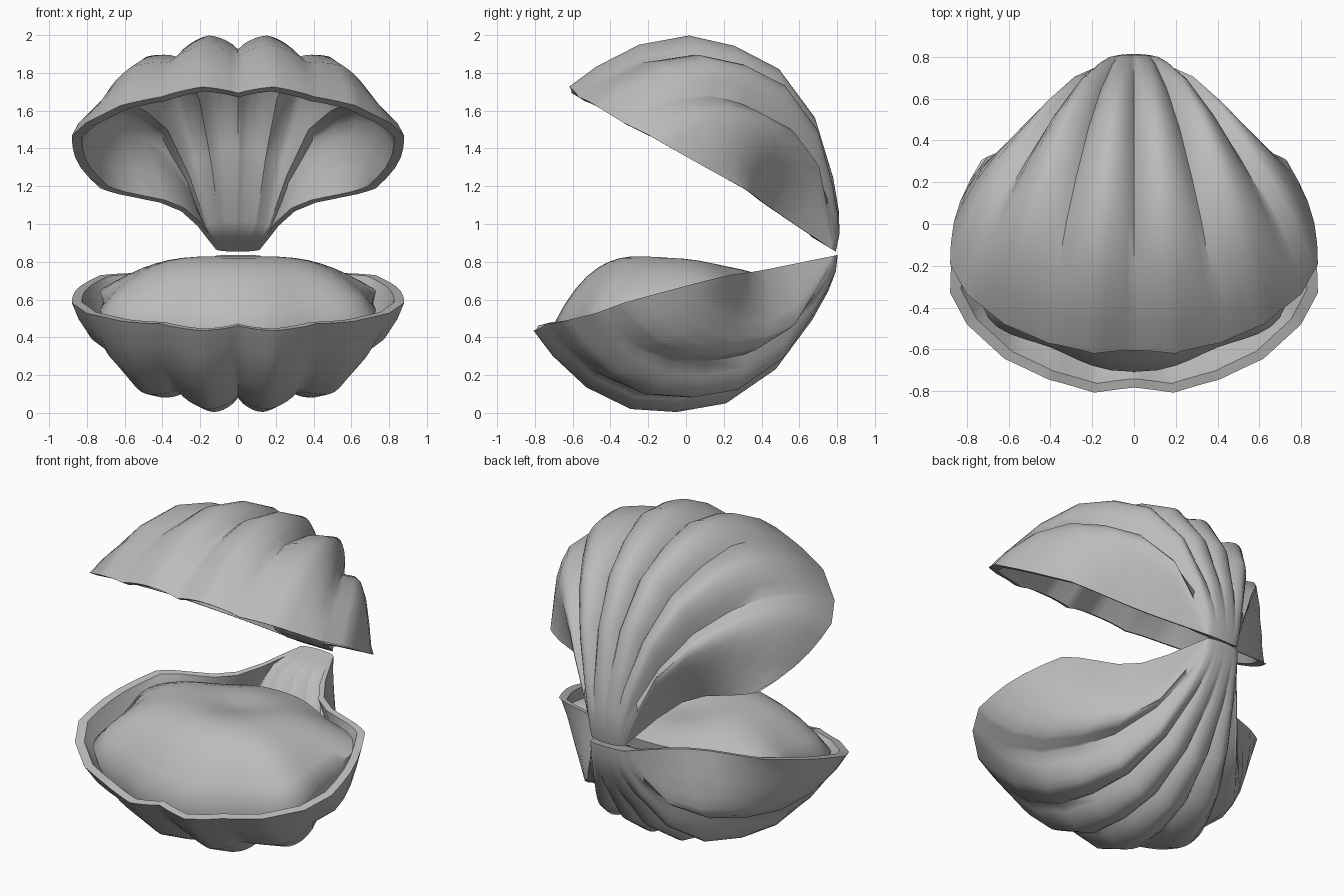
import bpy, bmesh
from math import sin, cos, pi, radians, exp, hypot, copysign
from mathutils import Vector

cube = bpy.data.objects.get("Cube")
if cube:
    bpy.data.objects.remove(cube)

grey = bpy.data.materials.new("shell_grey")
grey.use_nodes = True
grey.diffuse_color = (0.5, 0.5, 0.5, 1)
grey.node_tree.nodes["Principled BSDF"].inputs["Base Color"].default_value = (0.5, 0.5, 0.5, 1)

# Meridians from the centre groove to the side edge: rim x, rim length, rim dip, depth
MERIDIANS = [(0, 1.58, -.02, .9), (.19, 1.61, .0, 1), (.41, 1.54, -.02, .85), (.62, 1.44, -.01, .92),
             (.8, 1.27, -.01, .64), (.88, 1.11, -.01, .64), (.73, .54, 0, 0)]
# Arched profile from hinge to rim: distance, depth
PROFILE = [(0, 0), (.02, .14), (.06, .29), (.13, .49), (.28, .82), (.46, 1),
           (.62, .97), (.76, .85), (.88, .58), (.96, .25), (1, 0)]
STEPS = 5


def meridian(i):
    """Rim point, depth and side-edge weight of column i; ridges are round, grooves sharp."""
    j, k = divmod(i, STEPS)
    if j == len(MERIDIANS) - 1:
        return MERIDIANS[j], 1
    k /= STEPS
    rounded = sin(k * pi / 2) ** .75 if j % 2 == 0 else 1 - cos(k * pi / 2) ** .75
    a, b = MERIDIANS[j], MERIDIANS[j + 1]
    mix = [p + (q - p) * f for p, q, f in zip(a, b, (k, k, rounded, rounded))]
    edge = 0
    if j == len(MERIDIANS) - 2:
        edge = k ** 2
        mix[0] += .045 * sin(pi * k)
    return mix, edge


def finish(name, bm, angle):
    bmesh.ops.recalc_face_normals(bm, faces=bm.faces)
    mesh = bpy.data.meshes.new(name)
    bm.to_mesh(mesh)
    bm.free()
    mesh.materials.append(grey)
    obj = bpy.data.objects.new(name, mesh)
    bpy.context.collection.objects.link(obj)
    bpy.ops.object.select_all(action='DESELECT')
    obj.select_set(True)
    bpy.context.view_layer.objects.active = obj
    bpy.ops.object.shade_smooth_by_angle(angle=radians(angle))


def border(grid):
    """Closed loop of vertices around a grid."""
    return (grid[0] + [c[-1] for c in grid[1:-1]] + grid[-1][::-1]
            + [c[0] for c in grid[-2:0:-1]])


def shell(name, hinge, tilt, side, depth, sag):
    a = radians(tilt)
    hinge = Vector(hinge)
    along = Vector((0, -cos(a), sin(a)))
    out = Vector((0, sin(a), cos(a))) * side
    last = STEPS * (len(MERIDIANS) - 1)
    bm = bmesh.new()
    skins = []
    for inner in (False, True):
        grid = []
        for i in range(-last, last + 1):
            (rx, ru, rw, d), edge = meridian(abs(i))
            fan = abs(i) / last
            base, start = .12 * sin(fan * pi / 2), .03 * fan ** 2 - .05
            rw += sag * max(0, fan * 3 - 2)
            column = []
            for t, h in PROFILE:
                notch = edge * sin(pi * t) ** 2
                x = base + (rx - base) * t ** (1 + .25 * fan ** 2) - .05 * notch
                u = start + (ru - start) * t + .1 * notch
                # Ribs fade into a smooth beak near the hinge
                fade = min(1, t / .2)
                h *= d * fade + (1 - fan ** 3) * (1 - fade)
                if inner:
                    # Inset lining, thick where it fills the beak
                    x *= .94
                    u += (.85 - u) * .06
                    s = min(1, max(0, (t - .06) / .34))
                    h *= .88 * s * s * (3 - 2 * s)
                place = hinge + along * u + out * (rw * t + h * depth)
                place.x = copysign(x, i)
                column.append(bm.verts.new(place))
            grid.append(column)
        for c, n in zip(grid, grid[1:]):
            for r in range(len(PROFILE) - 1):
                bm.faces.new((c[r], c[r + 1], n[r + 1], n[r]))
        skins.append(border(grid))
    # Lip joining the outside to the lining
    p, q = skins
    for k in range(len(p)):
        bm.faces.new((p[k - 1], p[k], q[k], q[k - 1]))
    finish(name, bm, 50)


shell("upper_shell", (0, .75, .88), 31.7, 1, .665, .03)
shell("lower_shell", (0, .755, .825), -14, -1, .62, -.035)

# Soft body: a lobed cushion with a dimple and a skirt tucked into the lower shell
SEGMENTS, RINGS = 60, 10
bm = bmesh.new()


def body_point(r, angle, drop=0):
    lobe = r * (1 + .05 * r * r * cos(6 * angle))
    across, ahead = (copysign(abs(f) ** .85, f) for f in (sin(angle), cos(angle)))
    x = .75 * lobe * across
    y = -.13 - (.55 if ahead > 0 else .52) * lobe * ahead
    edge = .81 - .24 * (.77 - y)
    dimple = .06 * exp(-(hypot(x, y - .02) / .2) ** 2)
    return bm.verts.new((x, y, edge + (.84 - edge) * max(0, 1 - r ** 3) - dimple - drop))


centre = body_point(0, 0)
rings = [[body_point(r / RINGS, 2 * pi * s / SEGMENTS) for s in range(SEGMENTS)]
         for r in range(1, RINGS + 1)]
rings.append([body_point(.96, 2 * pi * s / SEGMENTS, .16) for s in range(SEGMENTS)])
for s in range(SEGMENTS):
    n = (s + 1) % SEGMENTS
    bm.faces.new((centre, rings[0][s], rings[0][n]))
    for a, b in zip(rings, rings[1:]):
        bm.faces.new((a[s], b[s], b[n], a[n]))
bm.faces.new(rings[-1])
finish("soft_body", bm, 60)
